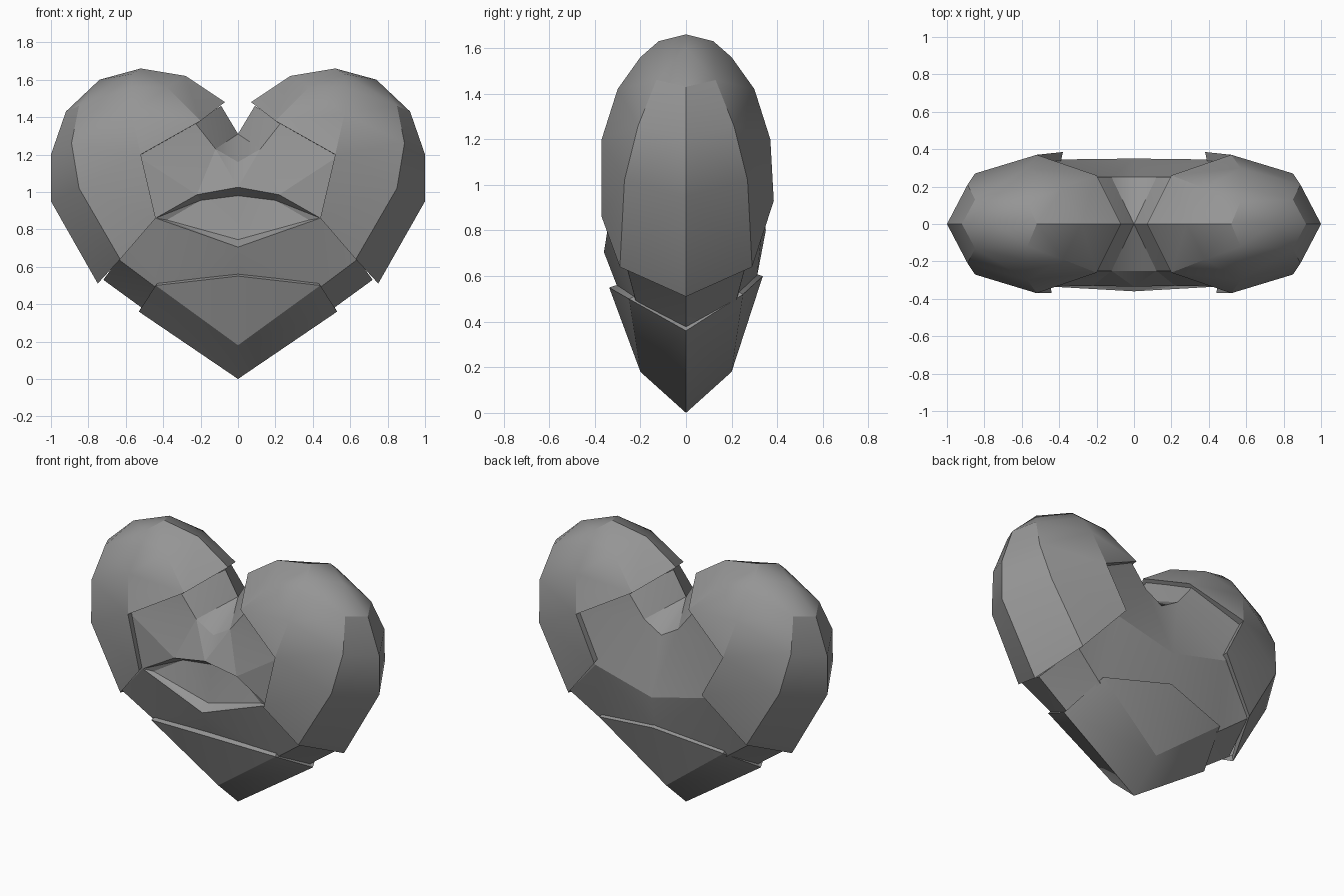
import bpy
import bmesh
from mathutils import Vector

cube = bpy.data.objects.get("Cube")
if cube:
    bpy.data.objects.remove(cube, do_unlink=True)

# One plain grey for the whole model
grey = bpy.data.materials.new("grey")
grey.use_nodes = True
colour = (0.3, 0.3, 0.3, 1)
grey.diffuse_color = colour
grey.node_tree.nodes["Principled BSDF"].inputs["Base Color"].default_value = colour


def add_patches(bm, points, patches):
    """Add faces, each given as a list of point names."""
    verts = {name: bm.verts.new(co) for name, co in points.items()}
    for patch in patches:
        bm.faces.new([verts[name] for name in patch])


def finish(bm, name, centre, smooth_angle):
    """Weld front and back, face normals outward, mirror left to right."""
    bmesh.ops.remove_doubles(bm, verts=bm.verts, dist=0.0005)
    bmesh.ops.triangulate(bm, faces=bm.faces, ngon_method='BEAUTY')
    bmesh.ops.recalc_face_normals(bm, faces=bm.faces)
    bm.normal_update()
    outward = sum(f.normal.dot(f.calc_center_median() - Vector(centre)) * f.calc_area()
                  for f in bm.faces)
    if outward < 0:
        bmesh.ops.reverse_faces(bm, faces=bm.faces)
    mesh = bpy.data.meshes.new(name)
    bm.to_mesh(mesh)
    bm.free()
    mesh.materials.append(grey)
    obj = bpy.data.objects.new(name, mesh)
    bpy.context.collection.objects.link(obj)
    mirror = obj.modifiers.new("Mirror", 'MIRROR')
    mirror.use_clip = True
    bpy.ops.object.select_all(action='DESELECT')
    obj.select_set(True)
    bpy.context.view_layer.objects.active = obj
    bpy.ops.object.shade_smooth_by_angle(angle=smooth_angle)


# Rounded upper lobes: a flat rim, a ring on each side and a raised inner edge
rim = [(.07, 1.48), (.28, 1.62), (.52, 1.66), (.74, 1.6),
       (.92, 1.43), (1, 1.2), (1, .95), (.75, .51)]
ring = [(.2, .26, 1.38), (.38, .19, 1.56), (.57, .12, 1.63), (.85, .13, 1.46),
        (.89, .21, 1.26), (.85, .27, 1.02), (.63, .29, .64)]
# Outer band: the ring skips one rim point at the crown
band = [("rim2", "rim3", "ring2"), ("rim3", "ring3", "ring2"), ("rim3", "rim4", "ring3")]
for r, i in ((0, 0), (1, 1), (4, 3), (5, 4), (6, 5)):
    band.append((f"rim{r}", f"rim{r + 1}", f"ring{i + 1}", f"ring{i}"))
# Broad domed faces
dome = [("ring0", "ring1", "brow", "upper"), ("ring1", "ring2", "crown", "brow"),
        ("ring2", "ring3", "crown"), ("crown", "ring3", "brow"),
        ("brow", "ring3", "ring4", "upper"), ("upper", "ring4", "ring5", "lower"),
        ("lower", "ring5", "ring6")]
inner_edge = ["rim0", "ring0", "upper", "lower", "ring6", "rim7"]
# Walls that step down from the inner edge to the body
walls = [(a, b, "in_" + b, "in_" + a) for a, b in zip(inner_edge, inner_edge[1:])]
lobe_centre = Vector((.65, 0, 1.1))

bm = bmesh.new()
for side, lower in ((-1, (.44, .37, .86)), (1, (.38, .385, .93))):
    pts = {f"rim{i}": Vector((x, 0, z)) for i, (x, z) in enumerate(rim)}
    half = {f"ring{i}": p for i, p in enumerate(ring)}
    half.update(upper=(.52, .37, 1.2), lower=lower,
                brow=(.57, .3, 1.42), crown=(.57, .2, 1.56))
    for name, (x, y, z) in half.items():
        pts[name] = Vector((x, y * side, z))
    for name in inner_edge:
        p = pts[name].lerp(lobe_centre, .06)
        p.y = pts[name].y * .8
        pts["in_" + name] = p
    add_patches(bm, pts, band + dome + walls)
finish(bm, "upper_lobes", lobe_centre, .45)

# Central body: notch, chest panel, recessed front pocket and lower band
shared = dict(notch=(0, 0, 1.31), notch_rim=(.09, 0, 1.46),
              band_rim=(.5, 0, .37), lobe_rim=(.72, 0, .53))


def body_side(side, **extra):
    pts = dict(c0=(0, .25, 1.16), c1=(.12, .25, 1.23), c2=(.23, .25, 1.37),
               upper=(.55, .33, 1.2), m1=(.44, .22, .49), hip=(.64, .26, .64))
    pts.update(extra)
    pts = {name: (x, y * side, z) for name, (x, y, z) in pts.items()}
    pts.update(shared)
    return pts


common = [("notch", "c0", "c1"), ("notch", "c1", "c2", "notch_rim"),
          ("belly", "m0", "m1", "hip", "lower"),
          ("hip", "m1", "band_rim", "lobe_rim"), ("upper", "lower", "hip")]
pocket = [("c0", "lip0", "lip1", "c1"), ("c1", "lip1", "lower", "upper", "c2"),
          ("lip0", "deep0", "deep1", "lip1"), ("lip1", "deep1", "lower"),
          ("deep0", "sill0", "sill1", "deep1"), ("deep1", "sill1", "lower"),
          ("sill0", "belly", "lower", "sill1")]
plain_back = [("c0", "belly", "c1"), ("c1", "belly", "lower", "upper", "c2")]

bm = bmesh.new()
front = body_side(-1, lower=(.44, .335, .86), lip0=(0, .335, 1.025), lip1=(.22, .33, .985),
                  deep0=(0, .27, .98), deep1=(.2, .27, .955), sill0=(0, .3, .745),
                  sill1=(.38, .31, .85), belly=(0, .36, .705), m0=(0, .3, .55))
add_patches(bm, front, common + pocket)
back = body_side(1, lower=(.4, .345, .9), belly=(0, .35, .8), m0=(0, .31, .59))
add_patches(bm, back, common + plain_back)
finish(bm, "central_body", (0, 0, .9), .2)

# Pointed bottom tip with a sloping ledge around its top
tip_faces = [("point", "side", "corner", "low"), ("low", "corner", "top"),
             ("top", "corner", "in_corner", "in_top"),
             ("corner", "side", "in_side", "in_corner")]
bm = bmesh.new()
for side, top_z, corner_z in ((-1, .55, .5), (1, .6, .52)):
    tip = dict(point=(0, 0, 0), low=(0, .2, .18), top=(0, .337, top_z),
               corner=(.44, .25, corner_z), side=(.53, 0, .36),
               in_top=(0, .28, top_z + .018), in_corner=(.42, .2, corner_z + .025),
               in_side=(.49, 0, .395))
    tip = {name: (x, y * side, z) for name, (x, y, z) in tip.items()}
    add_patches(bm, tip, tip_faces)
finish(bm, "bottom_tip", (0, 0, .35), .2)
